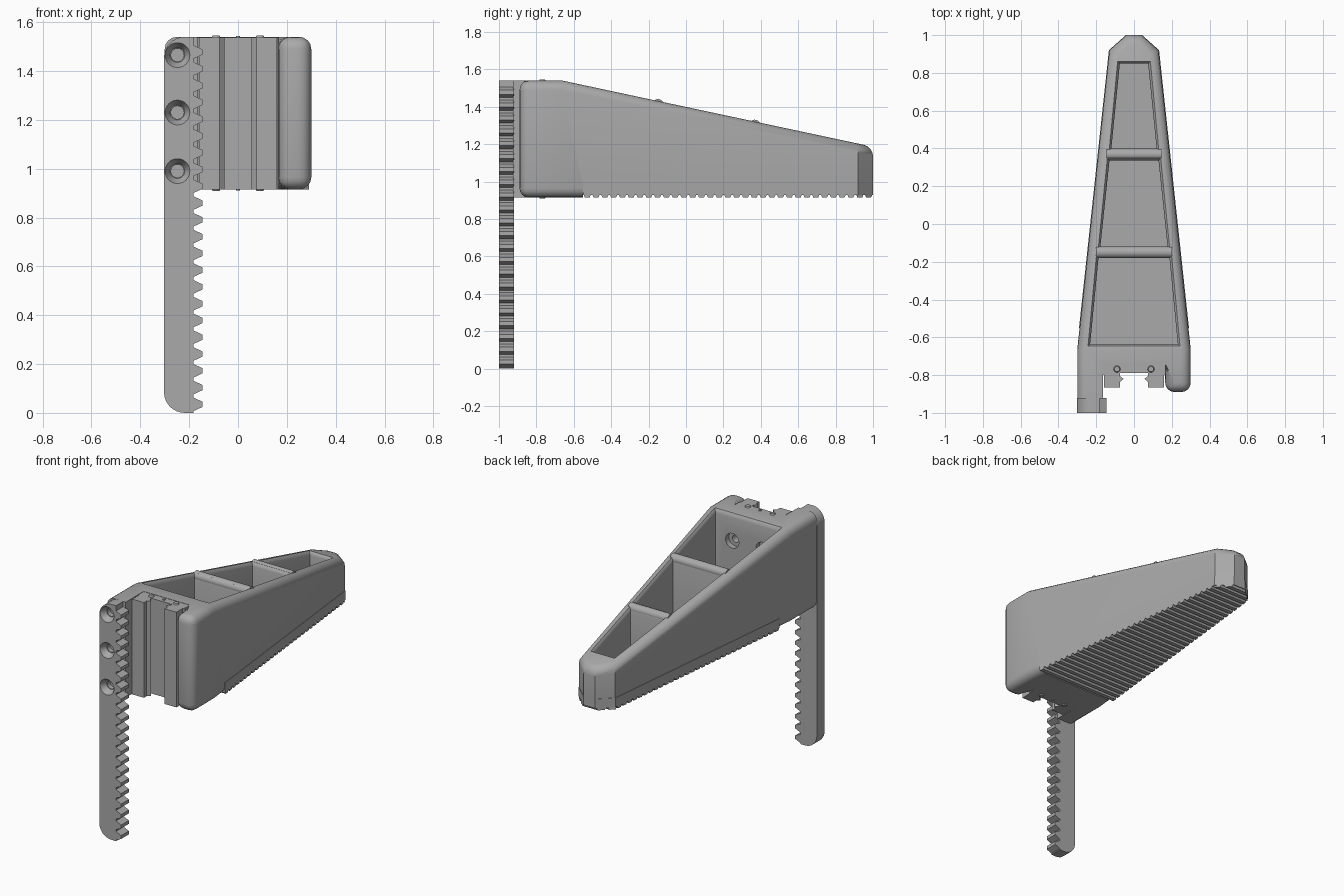
import bpy, bmesh, math
from mathutils import Matrix, Vector

if "Cube" in bpy.data.objects:
    bpy.data.objects.remove(bpy.data.objects["Cube"], do_unlink=True)

grey = bpy.data.materials.new("plain grey")
grey.use_nodes = True
grey.diffuse_color = (0.4, 0.4, 0.4, 1)
for node in grey.node_tree.nodes:
    if node.type == 'BSDF_PRINCIPLED':
        node.inputs["Base Color"].default_value = (0.4, 0.4, 0.4, 1)

BOTTOM, TOP, SHOE_TOP, FLOOR = 0.915, 1.54, 0.99, 1.02
SHOE_FRONT, SHOULDER, NOSE, TIP = -0.55, -0.66, 0.92, 1.0


def top_z(y):
    return TOP - 0.213 * max(0, y - SHOULDER)


def half_width(y):
    if y > NOSE:
        return 0.13 - 0.09 * (y - NOSE) / (TIP - NOSE)
    return 0.30 - 0.17 * max(0, y - SHOULDER) / (NOSE - SHOULDER)


def finish(name, bm, smooth=True):
    bmesh.ops.recalc_face_normals(bm, faces=bm.faces[:])
    mesh = bpy.data.meshes.new(name)
    bm.to_mesh(mesh)
    bm.free()
    mesh.materials.append(grey)
    ob = bpy.data.objects.new(name, mesh)
    bpy.context.collection.objects.link(ob)
    return ob


def activate(ob):
    bpy.ops.object.select_all(action='DESELECT')
    ob.select_set(True)
    bpy.context.view_layer.objects.active = ob


def loft(bm, rings):
    """Skin closed rings of equal length and cap both ends."""
    vs = [[bm.verts.new(p) for p in ring] for ring in rings]
    n = len(vs[0])
    for a, b in zip(vs, vs[1:]):
        for i in range(n):
            j = (i + 1) % n
            bm.faces.new((a[i], a[j], b[j], b[i]))
    bm.faces.new(vs[0])
    bm.faces.new(vs[-1])


def prism(name, pts, lo, hi, axis='z'):
    bm = bmesh.new()
    place = {'z': lambda p, h: (p[0], p[1], h),
             'y': lambda p, h: (p[0], h, p[1])}[axis]
    loft(bm, [[place(p, h) for p in pts] for h in (lo, hi)])
    return finish(name, bm)


def box(name, x0, x1, y0, y1, z0, z1):
    return prism(name, [(x0, y0), (x1, y0), (x1, y1), (x0, y1)], z0, z1)


def rod(name, centre, axis, r1, r2, depth, sides=32):
    """Cylinder or cone with r1 at the negative end of its axis."""
    bm = bmesh.new()
    turn = Vector((0, 0, 1)).rotation_difference(Vector(axis)).to_matrix().to_4x4()
    bmesh.ops.create_cone(bm, cap_ends=True, segments=sides, radius1=r1, radius2=r2,
                          depth=depth, matrix=Matrix.Translation(centre) @ turn)
    return finish(name, bm)


def cut(target, cutter):
    cutter.hide_render = True
    mod = target.modifiers.new("cut", 'BOOLEAN')
    mod.operation, mod.solver, mod.object = 'DIFFERENCE', 'EXACT', cutter
    activate(target)
    bpy.ops.object.modifier_apply(modifier=mod.name)
    bpy.data.objects.remove(cutter, do_unlink=True)


# Tapered arm body with two front cheeks around the carriage notch
outline = [(-0.30, -0.925), (-0.165, -0.925), (-0.165, -0.74), (0.165, -0.74),
           (0.165, -0.89), (0.30, -0.89), (0.30, SHOULDER), (0.13, NOSE),
           (0.04, TIP), (-0.04, TIP), (-0.13, NOSE), (-0.30, SHOULDER)]
count = len(outline)
bm = bmesh.new()
low = [bm.verts.new((x, y, BOTTOM)) for x, y in outline]
high = [bm.verts.new((x, y, top_z(y))) for x, y in outline]
for i in range(count):
    j = (i + 1) % count
    bm.faces.new((low[i], low[j], high[j], high[i]))
bm.faces.new(low)
bm.faces.new(high[:7] + high[11:])
bm.faces.new(high[6:])
soft = [bm.edges.get((low[i], high[i])) for i in (4, 5)]
for i in range(3, count):
    j = (i + 1) % count
    soft += [bm.edges.get((ring[i], ring[j])) for ring in (low, high)]
bmesh.ops.recalc_face_normals(bm, faces=bm.faces[:])
bmesh.ops.bevel(bm, geom=soft, offset=0.05, offset_type='OFFSET', segments=4,
                profile=0.5, affect='EDGES', clamp_overlap=False)
body = finish("arm_body", bm)
cut(body, box("shoe_cutter", -0.5, 0.5, SHOE_FRONT, 1.2, 0.8, SHOE_TOP - 0.005))

# Three open pockets with softened rims
pockets = [(-0.635, 0.232, -0.18, 0.188), (-0.12, 0.178, 0.335, 0.13),
           (0.40, 0.12, 0.85, 0.075)]
for y0, w0, y1, w1 in pockets:
    bm = bmesh.new()
    rings = []
    for rise, grow in ((None, 0), (-0.025, 0), (-0.01, 0.004), (0.002, 0.013), (0.1, 0.02)):
        a, b = y0 - grow, y1 + grow
        rings.append([(x, y, FLOOR if rise is None else top_z(y) + rise)
                      for x, y in ((-w0 - grow, a), (w0 + grow, a),
                                   (w1 + grow, b), (-w1 - grow, b))])
    loft(bm, rings)
    cut(body, finish("pocket_cutter", bm))

# Counterbored holes in the front wall of the first pocket
for x in (-0.11, 0.11):
    for z in (1.12, 1.36):
        cut(body, rod("bore_cutter", (x, -0.635, z), (0, 1, 0), 0.048, 0.048, 0.07))
        cut(body, rod("hole_cutter", (x, -0.67, z), (0, 1, 0), 0.024, 0.024, 0.1))

# Rounded divider tops
divider_caps = []
for y in (-0.15, 0.3675):
    length = 2 * (half_width(y) - 0.045)
    divider_caps.append(rod("divider_cap", (0, y, top_z(y) - 0.021), (1, 0, 0),
                            0.031, 0.031, length))

# Square pegs showing in the pocket floors
for x, y in ((0, 0.73), (0, 0.255), (-0.12, -0.3), (0.12, -0.3)):
    peg = [(x + sx * 0.026 + 0.017 * math.cos(a), y + sy * 0.026 + 0.017 * math.sin(a))
           for k, (sx, sy) in enumerate(((1, 1), (-1, 1), (-1, -1), (1, -1)))
           for a in [math.pi / 2 * (k + t / 4) for t in range(5)]]
    prism("floor_peg", peg, FLOOR - 0.03, FLOOR + 0.006)

# Grip shoe under the arm, with crosswise ridges
LIP = 0.003
right = [(half_width(y) + LIP, y) for y in (SHOE_FRONT, NOSE, TIP)]
left = [(-x, y) for x, y in reversed(right)]
prism("grip_shoe", right + left, BOTTOM + 0.014, SHOE_TOP)
bm = bmesh.new()
PITCH = 0.047
for k in range(33):
    y = SHOE_FRONT + 0.022 + k * PITCH
    ring_pts = [(y - 0.02, BOTTOM + 0.016), (y - 0.013, BOTTOM),
                (y + 0.013, BOTTOM), (y + 0.02, BOTTOM + 0.016)]
    loft(bm, [[(s * (half_width(min(v, TIP)) + LIP), min(v, TIP), z) for v, z in ring_pts]
              for s in (-1, 1)])
finish("grip_ridges", bm)

# Toothed rack at the front left
R, X0, X1 = 0.085, -0.303, -0.183


def corner(z, start):
    return [(X0 + R + R * math.cos(a), z + R * math.sin(a))
            for a in [start + math.pi / 16 * t for t in range(9)]]


profile = corner(TOP - R, math.pi / 2) + corner(R, math.pi) + [(X1, 0)]
for k in range(22):
    z = 0.035 + 0.0687 * k
    profile += [(X1, z - 0.028), (-0.146, z - 0.011), (-0.146, z + 0.011), (X1, z + 0.028)]
profile.append((X1, TOP))
rack = prism("toothed_rack", profile, -1.0, -0.92, 'y')
for z in (0.99, 1.23, 1.465):
    cut(rack, rod("sink_cutter", (-0.248, -0.985, z), (0, 1, 0), 0.056, 0.03, 0.05))
    cut(rack, rod("screw_cutter", (-0.248, -0.97, z), (0, 1, 0), 0.026, 0.026, 0.08))

# Sliding carriage with a ridged groove
half = [(0.075, -0.79), (0.075, -0.805), (0.055, -0.82), (0.075, -0.837),
        (0.075, -0.865), (0.16, -0.865), (0.16, -0.80), (0.168, -0.79), (0.168, -0.735)]
prism("carriage", half + [(-x, y) for x, y in reversed(half)], BOTTOM, TOP - 0.002)
for z, way in ((TOP, 1), (BOTTOM, -1)):
    for x in (-0.09, 0.09):
        rod("carriage_screw", (x, -0.768, z), (0, 0, way), 0.02, 0.014, 0.012, 16)
    rod("carriage_port", (0, -0.765, z), (0, 0, way), 0.01, 0.008, 0.008, 12)

# Smooth the rounded parts, keeping hard edges
for ob in [body, rack] + divider_caps:
    activate(ob)
    bpy.ops.object.shade_smooth_by_angle(angle=math.radians(35))
